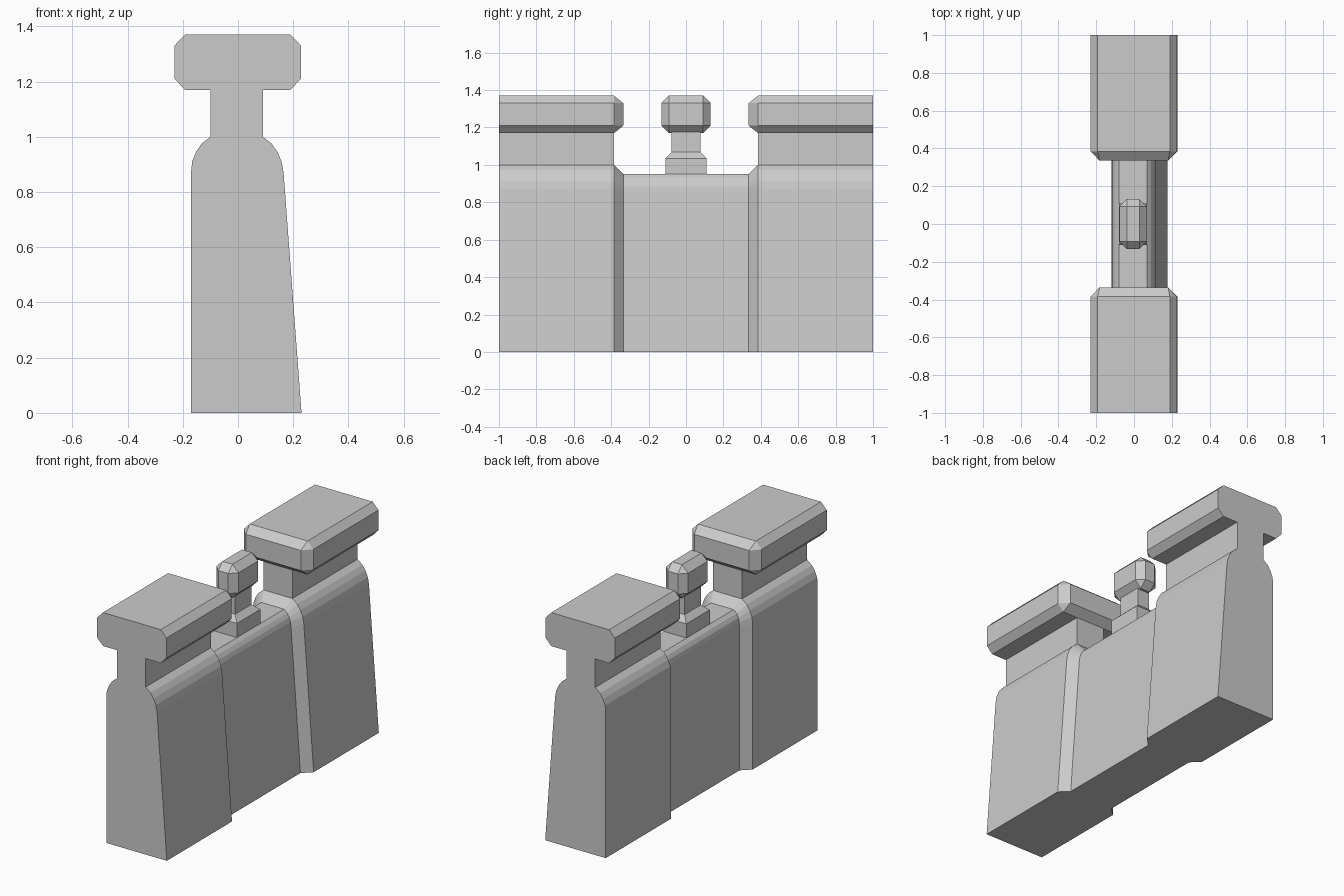
import bpy, bmesh

if "Cube" in bpy.data.objects:
    bpy.data.objects.remove(bpy.data.objects["Cube"])


def loft(name, rings):
    """Skin a list of (point_list) rings, capping both ends."""
    bm = bmesh.new()
    vs = [[bm.verts.new(p) for p in r] for r in rings]
    n = len(vs[0])
    for a, b in zip(vs, vs[1:]):
        for i in range(n):
            j = (i + 1) % n
            bm.faces.new((a[i], a[j], b[j], b[i]))
    bm.faces.new(vs[0])
    bm.faces.new(vs[-1])
    bmesh.ops.remove_doubles(bm, verts=bm.verts, dist=0.0005)
    bmesh.ops.recalc_face_normals(bm, faces=bm.faces)
    me = bpy.data.meshes.new(name)
    bm.to_mesh(me)
    bm.free()
    ob = bpy.data.objects.new(name, me)
    bpy.context.collection.objects.link(ob)
    return ob


def along_y(profile, y):
    return [(x, y, z) for x, z in profile]


def rect(x0, x1, y, z):
    return [(x0, -y, z), (x1, -y, z), (x1, y, z), (x0, y, z)]


# Wall body: full section at the ends, inset section in the middle
full = [(-0.17, 0), (0.23, 0), (0.165, 0.87), (0.158, 0.91), (0.143, 0.945),
        (0.122, 0.975), (0.09, 1.0), (-0.10, 1.0), (-0.132, 0.975),
        (-0.152, 0.945), (-0.166, 0.91), (-0.17, 0.87)]
inset = [(-0.118, 0), (0.178, 0), (0.116, 0.855), (0.112, 0.885), (0.104, 0.91),
         (0.09, 0.932), (0.07, 0.95), (-0.08, 0.95), (-0.1, 0.932),
         (-0.112, 0.91), (-0.117, 0.885), (-0.118, 0.855)]
loft("wall_body", [along_y(p, y) for p, y in
                   [(full, -1), (full, -0.385), (inset, -0.335),
                    (inset, 0.335), (full, 0.385), (full, 1)]])

# Neck and chamfered cap at each end of the wall
cap = [(0.19, 1.17), (0.228, 1.21), (0.228, 1.33), (0.19, 1.37),
       (-0.192, 1.37), (-0.23, 1.33), (-0.23, 1.21), (-0.192, 1.17)]
nose = [(0.18, 1.21), (0.18, 1.21), (0.18, 1.33), (0.18, 1.33),
        (-0.182, 1.33), (-0.182, 1.33), (-0.182, 1.21), (-0.182, 1.21)]
neck = [(-0.10, 1.0), (0.09, 1.0), (0.09, 1.17), (-0.10, 1.17)]
for s, side in ((-1, "front"), (1, "back")):
    loft("neck_" + side, [along_y(neck, s), along_y(neck, s * 0.385)])
    loft("cap_" + side, [along_y(cap, s), along_y(cap, s * 0.385),
                         along_y(nose, s * 0.335)])

# Small middle post with tapered foot
loft("post", [rect(-0.08, 0.07, 0.11, 0.94), rect(-0.08, 0.07, 0.11, 1.035),
              rect(-0.045, 0.035, 0.077, 1.068), rect(-0.045, 0.035, 0.077, 1.18)])

# Post head: a box with every edge chamfered
head = loft("post_head", [rect(-0.078, 0.068, 0.132, 1.17),
                          rect(-0.078, 0.068, 0.132, 1.37)])
bev = head.modifiers.new("chamfer", "BEVEL")
bev.width = 0.04
bev.segments = 1
